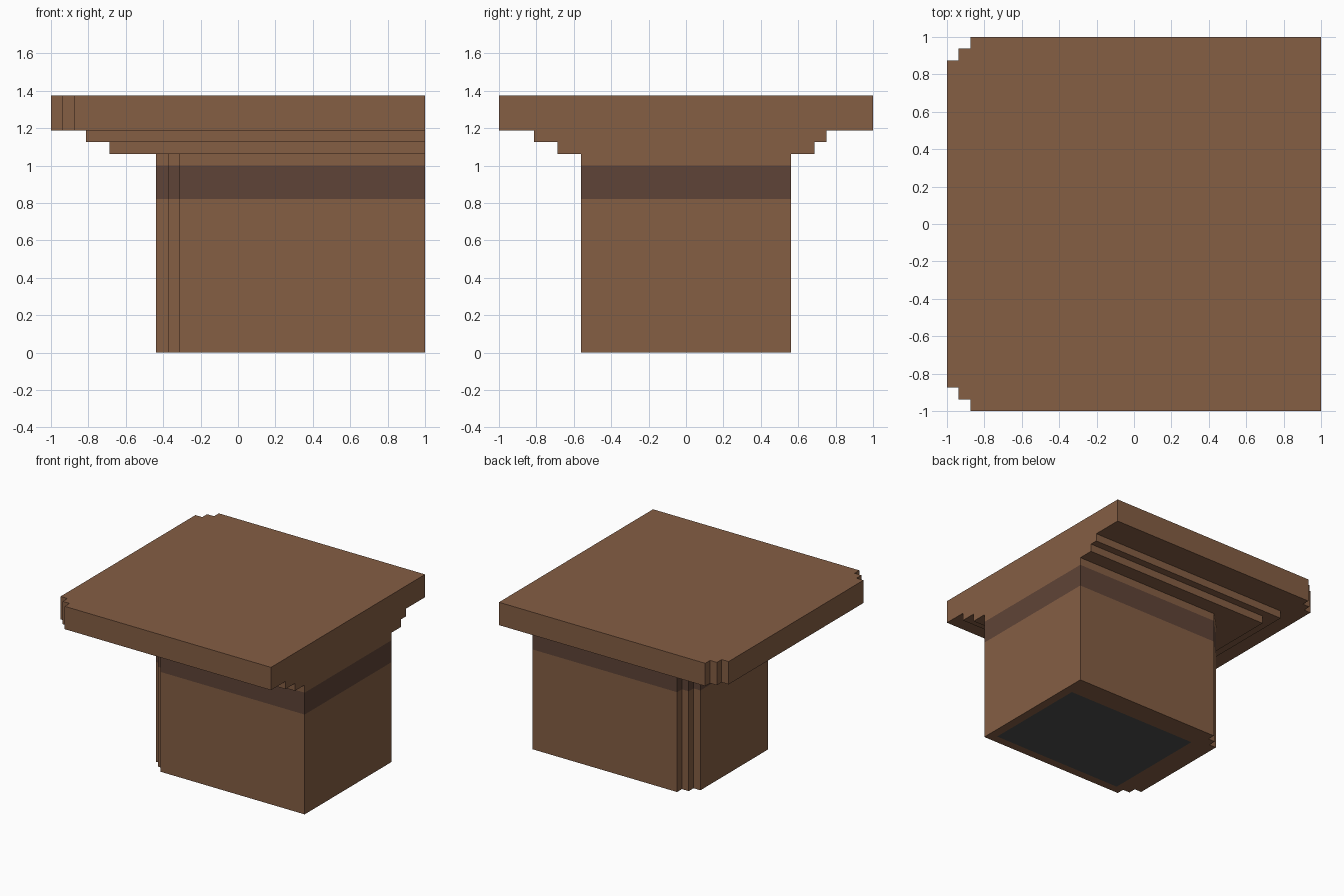
import bpy, bmesh
from mathutils import Vector

if "Cube" in bpy.data.objects:
    bpy.data.objects.remove(bpy.data.objects["Cube"])

P = 1 / 16  # all steps sit on this module


def material(name, srgb):
    m = bpy.data.materials.new(name)
    lin = [((c / 255 + 0.055) / 1.055) ** 2.4 for c in srgb]
    m.diffuse_color = (*lin, 1)
    m.use_nodes = True
    m.node_tree.nodes["Principled BSDF"].inputs["Base Color"].default_value = m.diffuse_color
    return m


brown = material("brown", (133, 94, 68))
dark_brown = material("dark_brown", (95, 68, 55))
charcoal = material("charcoal", (78, 78, 78))


def block(name, x0, y0, y1, z0, z1, notched=False):
    """Block flush with x = 1; notched cuts two-step corners on the -x side."""
    if notched:
        low = [(x0, y0 + 2 * P), (x0 + P, y0 + 2 * P), (x0 + P, y0 + P),
               (x0 + 2 * P, y0 + P), (x0 + 2 * P, y0)]
        high = [(x, y0 + y1 - y) for x, y in reversed(low)]
    else:
        low, high = [(x0, y0)], [(x0, y1)]
    outline = low + [(1, y0), (1, y1)] + high
    bm = bmesh.new()
    base = bm.faces.new([bm.verts.new((x, y, z0)) for x, y in outline])
    top = bmesh.ops.extrude_face_region(bm, geom=[base], use_keep_orig=True)
    bmesh.ops.translate(bm, vec=(0, 0, z1 - z0),
                        verts=[v for v in top["geom"] if isinstance(v, bmesh.types.BMVert)])
    bmesh.ops.recalc_face_normals(bm, faces=bm.faces)
    me = bpy.data.meshes.new(name)
    ob = bpy.data.objects.new(name, me)
    bpy.context.collection.objects.link(ob)
    me.materials.append(brown)
    bm.to_mesh(me)
    bm.free()
    return ob


# Top slab and the two stepped mouldings under it
block("top_slab", -1, -1, 1, 19 * P, 22 * P, notched=True)
block("upper_moulding", -13 * P, -13 * P, 12 * P, 18 * P, 19 * P)
block("lower_moulding", -11 * P, -11 * P, 11 * P, 17 * P, 18 * P)

# Pedestal with a dark band and a charcoal panel painted underneath
BAND = (0.82, 1.0)
PANEL_X, PANEL_Y = (-0.245, 0.93), (-0.495, 0.38)
me = block("pedestal", -7 * P, -9 * P, 9 * P, 0, 17 * P, notched=True).data
me.materials.append(dark_brown)
me.materials.append(charcoal)
bm = bmesh.new()
bm.from_mesh(me)


def cut(axis, value, faces):
    co, no = Vector(), Vector()
    co[axis], no[axis] = value, 1
    geom = set(faces) | {e for f in faces for e in f.edges} | {v for f in faces for v in f.verts}
    bmesh.ops.bisect_plane(bm, geom=list(geom), plane_co=co, plane_no=no)


for z in BAND:
    cut(2, z, list(bm.faces))
for axis, values in ((0, PANEL_X), (1, PANEL_Y)):
    for v in values:
        cut(axis, v, [f for f in bm.faces if f.normal.z < -0.9])
for f in bm.faces:
    c = f.calc_center_median()
    if f.normal.z < -0.9:
        if PANEL_X[0] < c.x < PANEL_X[1] and PANEL_Y[0] < c.y < PANEL_Y[1]:
            f.material_index = 2
    elif abs(f.normal.z) < 0.1 and BAND[0] < c.z < BAND[1]:
        f.material_index = 1
bm.to_mesh(me)
bm.free()
